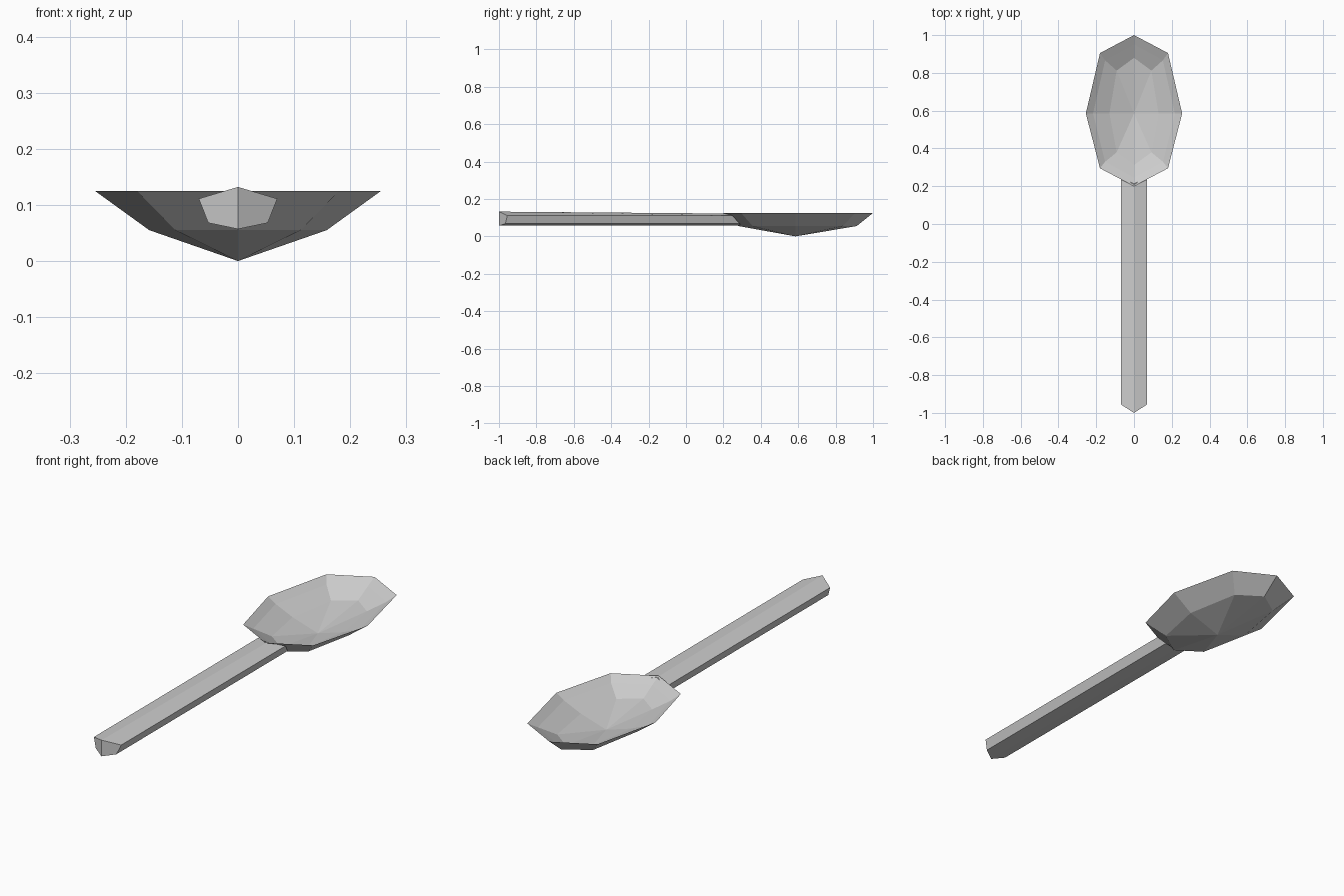
import bpy
import bmesh

cube = bpy.data.objects.get("Cube")
if cube:
    bpy.data.objects.remove(cube, do_unlink=True)

metal = bpy.data.materials.new("grey metal")
metal.use_nodes = True
colour = (0.6, 0.6, 0.6, 1)
metal.diffuse_color = colour
metal.node_tree.nodes["Principled BSDF"].inputs["Base Color"].default_value = colour


def finish(name, bm):
    bmesh.ops.recalc_face_normals(bm, faces=bm.faces)
    mesh = bpy.data.meshes.new(name)
    bm.to_mesh(mesh)
    bm.free()
    mesh.materials.append(metal)
    obj = bpy.data.objects.new(name, mesh)
    bpy.context.collection.objects.link(obj)
    return obj


def bridge(bm, a, b):
    n = len(a)
    for i in range(n):
        j = (i + 1) % n
        bm.faces.new((a[i], a[j], b[j], b[i]))


def fan(bm, ring, point):
    tip = bm.verts.new(point)
    for i in range(len(ring)):
        bm.faces.new((ring[i], ring[(i + 1) % len(ring)], tip))


def mirrored(half):
    """Close a half outline whose first and last points lie on x = 0."""
    return half + [(-p[0], *p[1:]) for p in half[-2:0:-1]]


# Bowl: eight-sided rings from the outer belly over the rim to the inner floor
MIDDLE = 0.585
outline = mirrored([(0, 1.0), (0.18, 0.905), (0.255, MIDDLE), (0.18, 0.295), (0, 0.2)])


def bowl_ring(bm, sx, sy, z):
    return [bm.verts.new((x * sx, MIDDLE + (y - MIDDLE) * sy, z)) for x, y in outline]


bm = bmesh.new()
belly = bowl_ring(bm, 0.62, 0.79, 0.055)
rim = bowl_ring(bm, 1, 1, 0.125)
lip = bowl_ring(bm, 0.85, 0.88, 0.1)
floor = bowl_ring(bm, 0.51, 0.71, 0.062)
for lower, upper in ((belly, rim), (rim, lip), (lip, floor)):
    bridge(bm, lower, upper)
fan(bm, belly, (0, MIDDLE, 0))
fan(bm, floor, (0, MIDDLE, 0.022))
finish("bowl", bm)

# Handle: six-sided bar with a pointed front, its back end slanted under the rim
section = mirrored([(0, 0.132), (0.07, 0.111), (0.053, 0.068), (0, 0.057)])
bm = bmesh.new()
front, back = [], []
for x, z in section:
    front.append(bm.verts.new((x, -1 + abs(x) * 0.64, z)))
    slant = 0.22 + (0.125 - z) * 1.0 + abs(x) * 0.2
    back.append(bm.verts.new((x, slant, min(z, 0.122))))
bridge(bm, front, back)
for end in (front, back):
    # two halves meeting along the centre line
    bm.faces.new(end[:4])
    bm.faces.new(end[3:] + end[:1])
finish("handle", bm)
